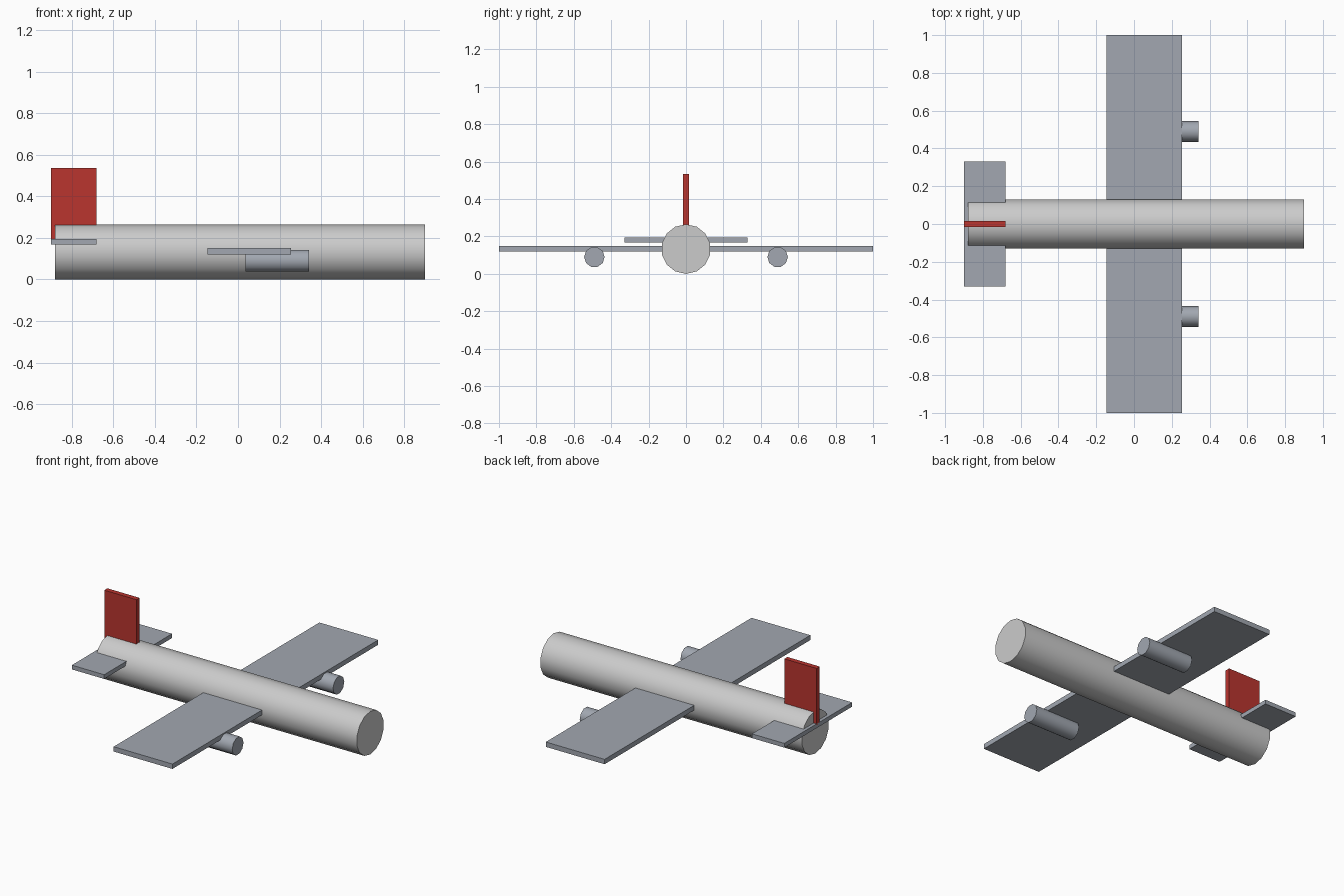
import bpy
from math import pi, radians
from mathutils import Matrix

if "Cube" in bpy.data.objects:
    bpy.data.objects.remove(bpy.data.objects["Cube"])


def material(name, rgb):
    mat = bpy.data.materials.new(name)
    mat.diffuse_color = (*rgb, 1)
    mat.use_nodes = True
    mat.node_tree.nodes["Principled BSDF"].inputs["Base Color"].default_value = mat.diffuse_color
    return mat


white = material("body_white", (0.77, 0.77, 0.77))
grey = material("wing_grey", (0.36, 0.39, 0.44))
red = material("fin_red", (0.49, 0.035, 0.028))


def box(name, lo, hi, mat):
    """Axis-aligned box between two corners."""
    mid = [(a + b) / 2 for a, b in zip(lo, hi)]
    bpy.ops.mesh.primitive_cube_add(size=1, location=mid)
    ob = bpy.context.object
    ob.name = name
    ob.scale = [b - a for a, b in zip(lo, hi)]
    bpy.ops.object.transform_apply(location=False, rotation=False, scale=True)
    ob.data.materials.append(mat)


def tube(name, x0, x1, y, z, radius, sides, mat, roll=0.0):
    """Capped cylinder along x, smooth round the side with sharp rims."""
    bpy.ops.mesh.primitive_cylinder_add(
        vertices=sides, radius=radius, depth=x1 - x0,
        location=((x0 + x1) / 2, y, z))
    ob = bpy.context.object
    ob.name = name
    ob.data.transform(Matrix.Rotation(roll, 4, 'X') @ Matrix.Rotation(pi / 2, 4, 'Y'))
    ob.data.materials.append(mat)
    bpy.ops.object.shade_smooth_by_angle(angle=radians(40))


# Fuselage, with a corner at top and bottom
tube("fuselage", -0.88, 0.90, 0, 0.1325, 0.1325, 14, white, pi / 2)

# Main wing and tailplane
box("main_wing", (-0.146, -1.0, 0.12), (0.254, 1.0, 0.15), grey)
box("tailplane", (-0.90, -0.33, 0.168), (-0.68, 0.33, 0.194), grey)

# Engines under the wing
for side, y in (("left", 0.49), ("right", -0.49)):
    tube(side + "_engine", 0.035, 0.342, y, 0.09, 0.055, 10, grey)

# Red tail fin
box("tail_fin", (-0.90, -0.015, 0.185), (-0.68, 0.015, 0.535), red)
